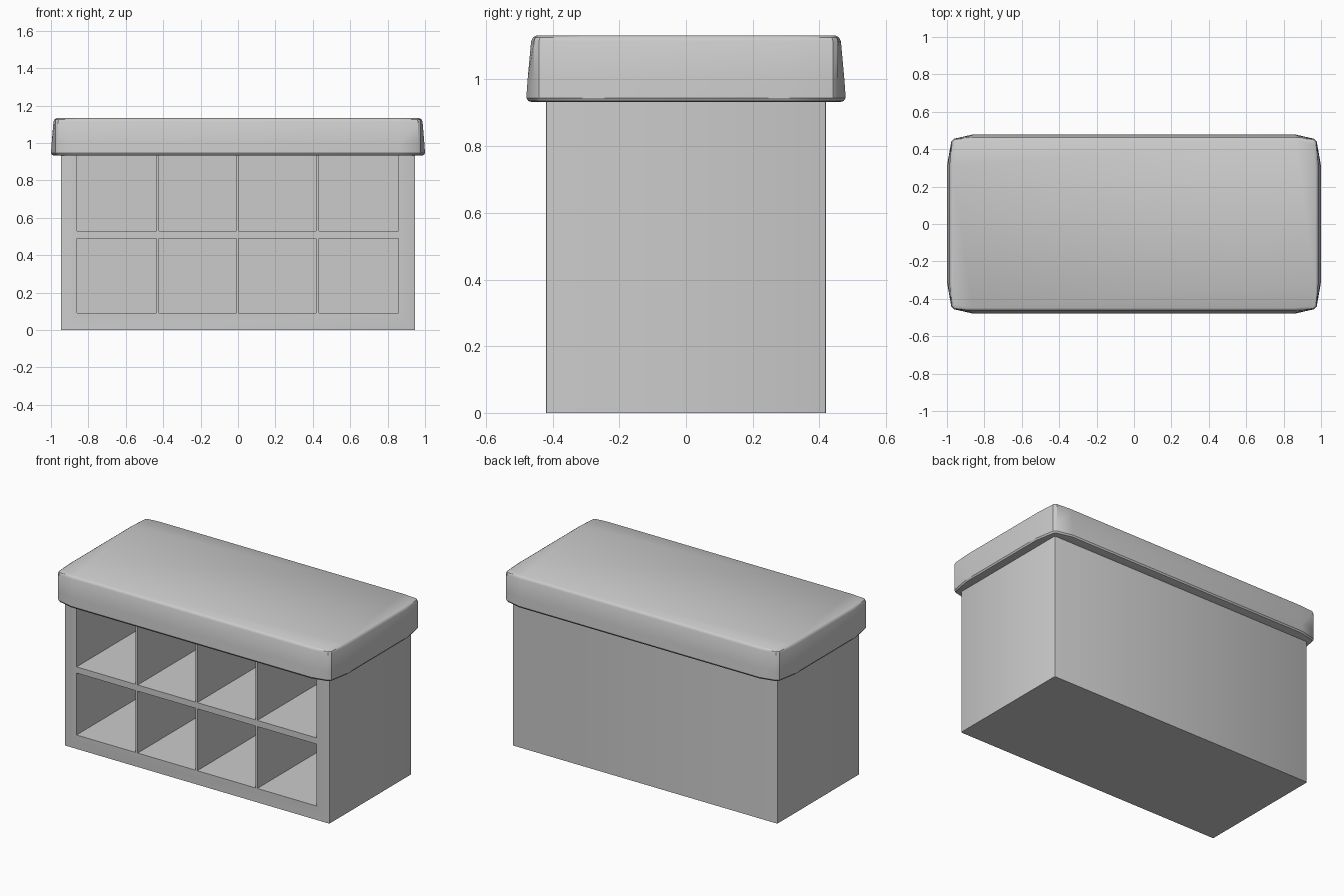
import bpy, bmesh
from mathutils import Matrix

if "Cube" in bpy.data.objects:
    bpy.data.objects.remove(bpy.data.objects["Cube"])


def new_object(name, bm):
    bmesh.ops.recalc_face_normals(bm, faces=bm.faces[:])
    mesh = bpy.data.meshes.new(name)
    bm.to_mesh(mesh)
    bm.free()
    obj = bpy.data.objects.new(name, mesh)
    bpy.context.collection.objects.link(obj)
    return obj


def add_box(bm, x0, x1, y0, y1, z0, z1):
    mat = Matrix.Translation(((x0 + x1) / 2, (y0 + y1) / 2, (z0 + z1) / 2)) \
        @ Matrix.Diagonal((x1 - x0, y1 - y0, z1 - z0, 1))
    bmesh.ops.create_cube(bm, size=1, matrix=mat)


def smooth(obj, angle):
    bpy.ops.object.select_all(action='DESELECT')
    obj.select_set(True)
    bpy.context.view_layer.objects.active = obj
    bpy.ops.object.shade_smooth_by_angle(angle=angle)


# Cabinet block with slightly eased vertical edges
bm = bmesh.new()
add_box(bm, -0.947, 0.947, -0.42, 0.42, 0, 0.98)
upright = [e for e in bm.edges if abs(e.verts[0].co.z - e.verts[1].co.z) > 0.5]
bmesh.ops.bevel(bm, geom=upright, offset=0.006, segments=2, profile=0.5,
                affect='EDGES')
cabinet = new_object("cabinet", bm)

# Eight deep cubbyholes, open to the front
bm = bmesh.new()
for x0, x1 in ((-0.86, -0.437), (-0.423, -0.008), (0.003, 0.418), (0.432, 0.857)):
    for z0, z1 in ((0.09, 0.49), (0.53, 0.935)):
        add_box(bm, x0, x1, -0.6, 0.395, z0, z1)
cutter = new_object("cubbyhole_cutter", bm)
cutter.hide_render = True
cut = cabinet.modifiers.new("cubbyholes", 'BOOLEAN')
cut.operation = 'DIFFERENCE'
cut.solver = 'EXACT'
cut.object = cutter
bpy.context.view_layer.objects.active = cabinet
bpy.ops.object.modifier_apply(modifier=cut.name)
bpy.data.objects.remove(cutter)


# Seat cushion: lofted rings, sides bulging outwards towards the bottom
def ring(bm, z, inset, bulge):
    cx, cy = 0.974 - inset, 0.453 - inset
    sx, sy = 0.985 + 0.015 * bulge - inset, 0.463 + 0.016 * bulge - inset
    quarter = [(sx, 0.31), (cx + 0.003, cy - 0.012), (cx - 0.012, cy + 0.003),
               (0.86, sy)]
    pts = quarter + [(-x, y) for x, y in reversed(quarter)]
    pts += [(-x, -y) for x, y in pts]
    return [bm.verts.new((x, y, z)) for x, y in pts]


bm = bmesh.new()
rings = [ring(bm, *p) for p in (
    (0.932, 0.018, 1), (0.935, 0.006, 1), (0.945, 0, 1),
    (1.0, 0, 0.75), (1.115, 0, 0.1), (1.126, 0.004, 0), (1.132, 0.014, 0))]
for a, b in zip(rings, rings[1:]):
    for i in range(len(a)):
        j = (i + 1) % len(a)
        bm.faces.new((a[i], a[j], b[j], b[i]))
bm.faces.new(rings[0])
bm.faces.new(rings[-1])
cushion = new_object("seat_cushion", bm)

smooth(cabinet, 0.6)
smooth(cushion, 0.6)
